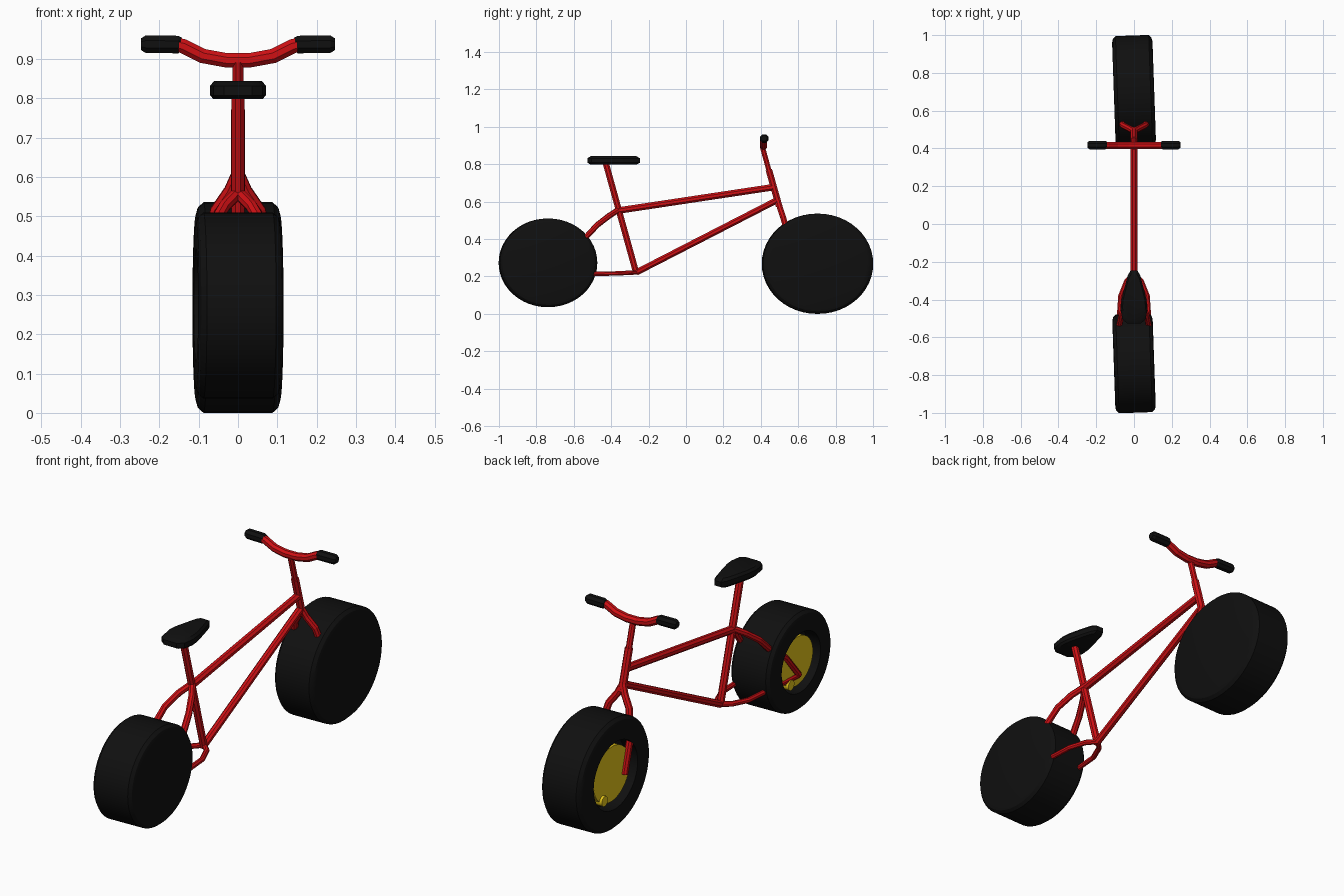
import bpy, bmesh, math
from mathutils import Matrix, Vector

default = bpy.data.objects.get("Cube")
if default:
    bpy.data.objects.remove(default)


def material(name, rgb):
    m = bpy.data.materials.new(name)
    m.use_nodes = True
    m.diffuse_color = (*rgb, 1)
    bsdf = m.node_tree.nodes["Principled BSDF"]
    bsdf.inputs["Base Color"].default_value = (*rgb, 1)
    bsdf.inputs["Roughness"].default_value = 0.6
    return m


RED = material("red paint", (0.62, 0.005, 0.007))
BLACK = material("black rubber", (0.005, 0.005, 0.005))
YELLOW = material("yellow hub", (0.8, 0.57, 0.01))
TILT = Matrix.Rotation(0.035, 4, "Z")


def finish(name, bm, mat, smooth=None):
    bmesh.ops.recalc_face_normals(bm, faces=bm.faces)
    mesh = bpy.data.meshes.new(name)
    bm.to_mesh(mesh)
    bm.free()
    mesh.materials.append(mat)
    ob = bpy.data.objects.new(name, mesh)
    bpy.context.collection.objects.link(ob)
    if smooth:
        bpy.ops.object.select_all(action="DESELECT")
        ob.select_set(True)
        bpy.context.view_layer.objects.active = ob
        bpy.ops.object.shade_smooth_by_angle(angle=math.radians(smooth))
    return ob


def tube(name, points, radius, mat=RED):
    """Eight-sided tube through the points."""
    bm = bmesh.new()
    pts = [Vector(p) for p in points]
    rings = []
    for i, p in enumerate(pts):
        d = (pts[min(i + 1, len(pts) - 1)] - pts[max(i - 1, 0)]).normalized()
        side = d.cross(Vector((0, 0, 1)) if abs(d.z) < 0.8 else Vector((1, 0, 0))).normalized()
        up = side.cross(d)
        r = radius[i] if isinstance(radius, (list, tuple)) else radius
        ring = []
        for k in range(8):
            a = (k + 0.5) * math.tau / 8
            ring.append(bm.verts.new(p + (side * math.cos(a) + up * math.sin(a)) * r * 1.05))
        rings.append(ring)
    for a, b in zip(rings, rings[1:]):
        for k in range(8):
            bm.faces.new((a[k], a[k - 1], b[k - 1], b[k]))
    bm.faces.new(rings[0])
    bm.faces.new(rings[-1])
    return finish(name, bm, mat)


def lathe(name, profile, center, ry, rz, mat, steps=48):
    """Spin an (x, r) profile about x, then squash and turn it into place."""
    bm = bmesh.new()
    verts = [bm.verts.new((x, r, 0)) for x, r in profile]
    edges = [bm.edges.new(pair) for pair in zip(verts, verts[1:])]
    bmesh.ops.spin(bm, geom=verts + edges, axis=(1, 0, 0), cent=(0, 0, 0),
                   angle=math.tau, steps=steps)
    bmesh.ops.remove_doubles(bm, verts=bm.verts, dist=1e-5)
    bm.transform(Matrix.Translation(center) @ TILT @ Matrix.Diagonal((1, ry, rz, 1)))
    return finish(name, bm, mat, 30)


# Wheels: closed on the left, recessed with a hub drum on the right
TIRE = [(0.107, 0), (0.107, 0.88), (0.102, 0.95), (0.088, 1), (-0.088, 1),
        (-0.102, 0.95), (-0.107, 0.88), (-0.107, 0.61), (-0.04, 0.61), (-0.04, 0)]
DRUM = [(-0.03, 0), (-0.03, 0.5), (-0.085, 0.5), (-0.085, 0)]
STUB = [(-0.03, 0), (-0.03, 1), (-0.1, 1), (-0.1, 0)]
for label, y, z, ry, rz in (("front", 0.703, 0.268, 0.295, 0.268),
                            ("rear", -0.738, 0.273, 0.261, 0.237)):
    lathe(label + "_tire", TIRE, (0, y, z), ry, rz, BLACK)
    lathe(label + "_hub_drum", DRUM, (0, y, z), ry, rz, YELLOW)
    lathe(label + "_hub_stub", STUB, (0, y + ry * 0.25, z - rz * 0.38), 0.025, 0.025, YELLOW, 16)

# Frame tubes
tube("seat_tube", [(0, -0.43, 0.81), (0, -0.265, 0.215)], 0.017)
tube("top_tube", [(0, -0.365, 0.552), (0, 0.465, 0.677)], 0.018)
tube("down_tube", [(0, -0.265, 0.222), (0, 0.487, 0.608)], 0.017)
tube("head_tube", [(0, 0.443, 0.77), (0, 0.498, 0.575)], 0.018)
tube("stem", [(0, 0.408, 0.895), (0, 0.444, 0.765)], 0.014)

# Paired fork blades, stays and grips
for label, s in (("left", 1), ("right", -1)):
    tube(label + "_fork_blade", [(0, 0.49, 0.61), (s * 0.02, 0.503, 0.565), (s * 0.055, 0.52, 0.515),
                                 (s * 0.072, 0.54, 0.44), (s * 0.085, 0.557, 0.385),
                                 (s * 0.085, 0.6, 0.23)], 0.016)
    tube(label + "_seat_stay", [(0, -0.355, 0.56), (s * 0.035, -0.41, 0.525), (s * 0.065, -0.475, 0.475),
                                (s * 0.078, -0.535, 0.41), (s * 0.085, -0.65, 0.325),
                                (s * 0.085, -0.755, 0.2)], 0.015)
    tube(label + "_chain_stay", [(0, -0.262, 0.222), (s * 0.04, -0.3, 0.22), (s * 0.072, -0.38, 0.216),
                                 (s * 0.08, -0.5, 0.214), (s * 0.085, -0.755, 0.2)], 0.012)
    tube(label + "_grip", [(s * 0.143, 0.418, 0.937), (s * 0.152, 0.418, 0.937),
                           (s * 0.235, 0.418, 0.938), (s * 0.247, 0.418, 0.938)],
         [0.018, 0.023, 0.023, 0.015], BLACK)

# Handlebar
bar = [(0.03, 0.897), (0.09, 0.908), (0.14, 0.933), (0.16, 0.937)]
tube("handlebar", [(-x, 0.415, z) for x, z in reversed(bar)] + [(x, 0.415, z) for x, z in bar], 0.019)

# Saddle: teardrop outline in bevelled layers
half = [(0.018, -0.247), (0.032, -0.27), (0.05, -0.335), (0.066, -0.4),
        (0.071, -0.45), (0.062, -0.505), (0.035, -0.527)]
outline = half + [(-x, y) for x, y in reversed(half)]
bm = bmesh.new()
layers = []
for z, k in ((0.798, 0.88), (0.808, 1), (0.832, 1), (0.844, 0.86)):
    layers.append([bm.verts.new((x * k, -0.39 + (y + 0.39) * k, z)) for x, y in outline])
for a, b in zip(layers, layers[1:]):
    for i in range(len(a)):
        bm.faces.new((a[i - 1], a[i], b[i], b[i - 1]))
bm.faces.new(layers[0])
bm.faces.new(layers[-1])
finish("saddle", bm, BLACK, 35)
